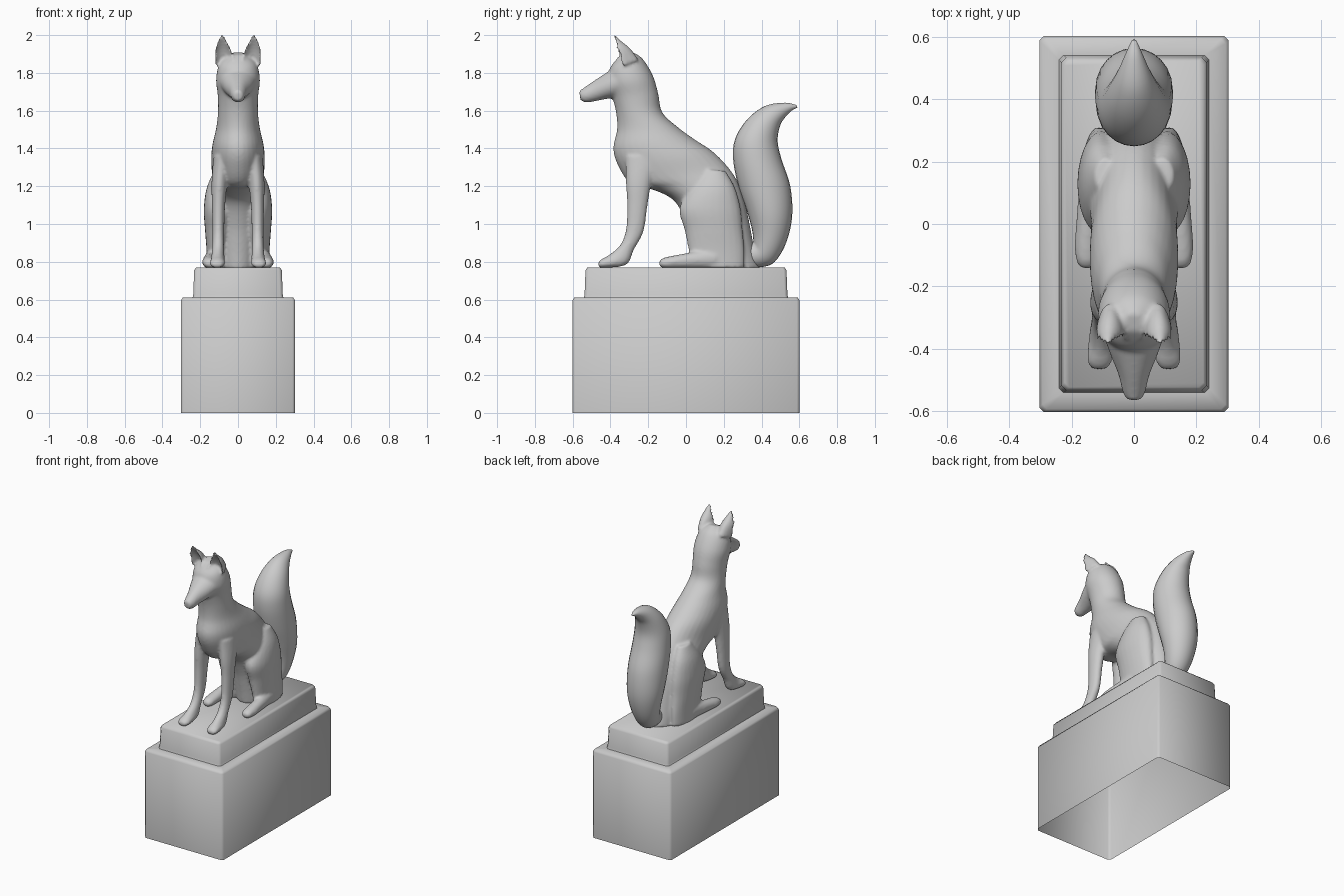
import bpy, bmesh, math
from mathutils import Vector


def spline(a, b, c, d, t):
    """Catmull-Rom blend of four number tuples."""
    return [0.5 * (2 * q + (r - p) * t + (2 * p - 5 * q + 4 * r - s) * t * t
                   + (3 * q - p - 3 * r + s) * t ** 3) for p, q, r, s in zip(a, b, c, d)]


def loft(bm, rings, side=1, n=24, steps=5, scoop=False):
    """Skin ellipses; ring = front y,z, back y,z, half width, centre x."""
    rs = []
    for i in range(len(rings) - 1):
        a, d = rings[max(i - 1, 0)], rings[min(i + 2, len(rings) - 1)]
        rs += [spline(a, rings[i], rings[i + 1], d, k / steps) for k in range(steps)]
    rs.append(rings[-1])
    loops = []
    for y1, z1, y2, z2, w, cx in rs:
        mid = Vector((cx * side, (y1 + y2) / 2, (z1 + z2) / 2))
        u = Vector((0, (y1 - y2) / 2, (z1 - z2) / 2))
        loop = []
        for k in range(n):
            c, s = math.cos(math.tau * k / n), math.sin(math.tau * k / n)
            f = 0.9 - (1.0 if c > 0 else 1.9) * abs(c) if scoop else c
            loop.append(bm.verts.new(mid + u * f + Vector((w * s, 0, 0))))
        loops.append(loop)
    for p, q in zip(loops, loops[1:]):
        for k in range(n):
            bm.faces.new((p[k], p[(k + 1) % n], q[(k + 1) % n], q[k]))
    bm.faces.new(loops[0])
    bm.faces.new(loops[-1])


def make(name, bm):
    bmesh.ops.recalc_face_normals(bm, faces=bm.faces[:])
    me = bpy.data.meshes.new(name)
    bm.to_mesh(me)
    bm.free()
    me.polygons.foreach_set("use_smooth", [True] * len(me.polygons))
    ob = bpy.data.objects.new(name, me)
    bpy.context.collection.objects.link(ob)
    return ob


# Stepped plinth: chamfered rectangle rings, open underneath
bm = bmesh.new()
prev = None
for hx, hy, z in [(.303, .602, 0), (.303, .602, .595), (.293, .592, .61), (.24, .54, .612),
                  (.237, .537, .625), (.232, .532, .755), (.222, .522, .77)]:
    c = .015
    pts = [(hx - c, -hy), (hx, c - hy), (hx, hy - c), (hx - c, hy),
           (c - hx, hy), (-hx, hy - c), (-hx, c - hy), (c - hx, -hy)]
    ring = [bm.verts.new((x, y, z)) for x, y in pts]
    if prev:
        for k in range(8):
            j = (k + 1) % 8
            bm.faces.new((prev[k], prev[j], ring[j], ring[k]))
    prev = ring
bm.faces.new(prev)
plinth = make("plinth", bm)
bpy.context.view_layer.objects.active = plinth
plinth.select_set(True)
bpy.ops.object.shade_smooth_by_angle(angle=math.radians(50))

# Skull, neck and torso
bm = bmesh.new()
torso = [(-.345, 1.895, -.285, 1.912, .03), (-.40, 1.83, -.23, 1.875, .095),
         (-.415, 1.75, -.175, 1.785, .116), (-.39, 1.67, -.147, 1.69, .107),
         (-.37, 1.59, -.125, 1.59, .106), (-.365, 1.50, -.04, 1.51, .116),
         (-.385, 1.40, .05, 1.445, .135), (-.36, 1.31, .14, 1.385, .142),
         (-.29, 1.21, .215, 1.31, .138), (-.17, 1.18, .27, 1.23, .14),
         (-.06, 1.12, .31, 1.12, .145), (.0, 1.0, .335, 1.01, .13),
         (.03, .88, .36, .88, .12), (.05, .765, .39, .765, .11)]
loft(bm, [r + (0,) for r in torso], n=32)

# Muzzle and nose
muzzle = [(-.34, 1.67, -.36, 1.84, .10), (-.42, 1.662, -.415, 1.805, .076),
          (-.48, 1.65, -.485, 1.76, .05), (-.53, 1.643, -.54, 1.722, .037),
          (-.558, 1.655, -.566, 1.705, .024)]
loft(bm, [r + (0,) for r in muzzle])

ear = [(-.375, 1.82, -.25, 1.87, .048, .075), (-.38, 1.90, -.295, 1.93, .047, .078),
       (-.385, 1.96, -.34, 1.967, .028, .082), (-.396, 2.008, -.384, 2.01, .007, .086)]
front_leg = [(-.32, 1.36, -.12, 1.36, .045, .085), (-.318, 1.22, -.18, 1.22, .042, .098),
             (-.312, 1.10, -.203, 1.10, .035, .103), (-.318, .97, -.225, .96, .031, .104),
             (-.348, .89, -.275, .865, .031, .105), (-.40, .842, -.315, .785, .036, .107),
             (-.445, .815, -.425, .768, .04, .11), (-.467, .795, -.46, .77, .024, .11)]
haunch = [(.10, 1.29, .21, 1.28, .035, .09), (.02, 1.19, .26, 1.19, .066, .10),
          (-.035, 1.08, .29, 1.08, .078, .103), (-.008, .97, .30, .97, .07, .105),
          (.012, .87, .31, .86, .055, .112), (.03, .77, .31, .765, .05, .115)]
hind_foot = [(.16, .765, .16, .87, .036, .135), (.03, .765, .03, .85, .038, .145),
             (-.07, .765, -.07, .832, .04, .15), (-.12, .767, -.12, .82, .034, .15),
             (-.142, .778, -.142, .803, .018, .15)]
# Paired ears and legs
for side in (1, -1):
    loft(bm, ear, side, scoop=True)
    for part in (front_leg, haunch, hind_foot):
        loft(bm, part, side)
fox = make("fox_body", bm)
rm = fox.modifiers.new("fuse", 'REMESH')
rm.mode = 'VOXEL'
rm.voxel_size = .009
rm.use_smooth_shade = True
sm = fox.modifiers.new("soften", 'SMOOTH')
sm.factor = .5
sm.iterations = 5

# Bushy upright tail
bm = bmesh.new()
tail = [(.29, .90, .30, .772, .05), (.35, .90, .40, .772, .065), (.355, .93, .47, .80, .08),
        (.345, .99, .53, .90, .10), (.318, 1.08, .562, 1.04, .12), (.277, 1.2, .552, 1.2, .125),
        (.25, 1.34, .505, 1.345, .12), (.26, 1.45, .485, 1.44, .11),
        (.325, 1.555, .498, 1.52, .085), (.42, 1.625, .525, 1.565, .055),
        (.525, 1.642, .56, 1.60, .027), (.583, 1.63, .59, 1.617, .008)]
loft(bm, [r + (0,) for r in tail])
make("tail", bm)
